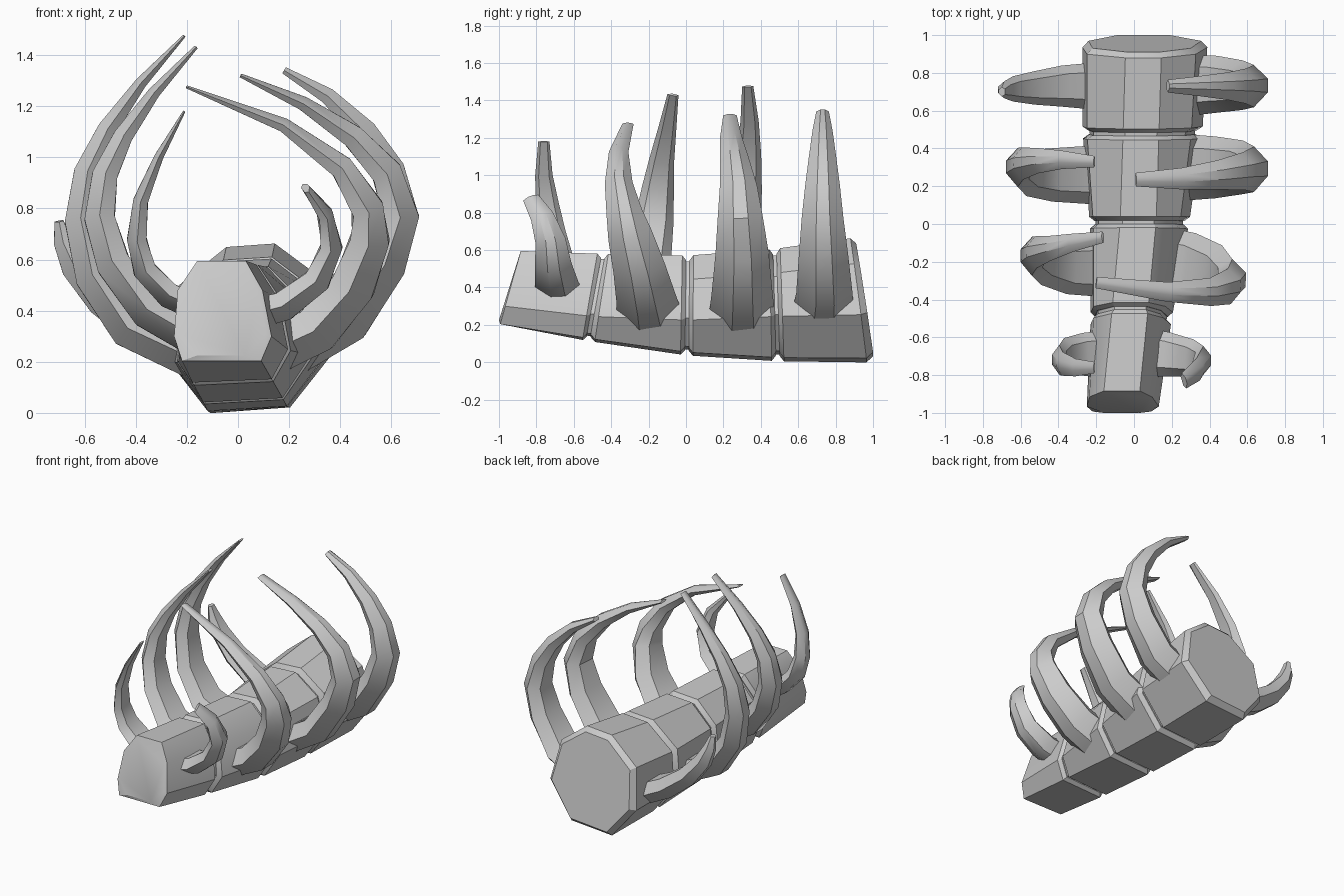
import bpy, math
from mathutils import Vector


def loft(name, rings, angle=30):
    """Skin a list of equal-length rings and cap both ends."""
    n = len(rings[0])
    verts = [p for r in rings for p in r]
    faces = [(i * n + j, i * n + (j + 1) % n, (i + 1) * n + (j + 1) % n, (i + 1) * n + j)
             for i in range(len(rings) - 1) for j in range(n)]
    faces += [tuple(reversed(range(n))), tuple(range(len(verts) - n, len(verts)))]
    me = bpy.data.meshes.new(name)
    me.from_pydata(verts, [], faces)
    ob = bpy.data.objects.new(name, me)
    bpy.context.collection.objects.link(ob)
    bpy.ops.object.select_all(action='DESELECT')
    ob.select_set(True)
    bpy.context.view_layer.objects.active = ob
    bpy.ops.object.mode_set(mode='EDIT')
    bpy.ops.mesh.select_all(action='SELECT')
    bpy.ops.mesh.normals_make_consistent(inside=False)
    bpy.ops.object.mode_set(mode='OBJECT')
    bpy.ops.object.shade_smooth_by_angle(angle=math.radians(angle))
    return ob


# Spine stations: y at top, y at bottom, centre x, half width,
# z of top / upper side / lower side / bottom, roll lift on the right
stations = [
    (-0.89, -1.00, -0.065, 0.195, 0.595, 0.48, 0.30, 0.205, 0.0),
    (-0.445, -0.52, -0.02, 0.22, 0.575, 0.44, 0.235, 0.12, 0.01),
    (0.01, 0.005, 0.022, 0.27, 0.565, 0.43, 0.21, 0.045, 0.015),
    (0.475, 0.49, 0.037, 0.325, 0.60, 0.46, 0.225, 0.015, 0.02),
    (0.91, 1.0, 0.05, 0.34, 0.66, 0.51, 0.23, 0.01, 0.025),
]


def mix(a, b, t):
    return tuple(p + (q - p) * t for p, q in zip(a, b))


def octagon(st, scale=1.0, bot=0.155):
    """Eight-sided spine section, leaning between its top and bottom y."""
    yt, yb, cx, hw, zt, zu, zl, zb, roll = st
    top = 0.095
    pts = [(-top, zt), (top, zt), (hw * 0.82, zu), (hw, zl), (bot, zb),
           (-bot, zb), (-hw * 0.95, zl), (-hw * 0.88, zu)]
    zc = (zt + zb) / 2
    return [(cx + x * scale, yb + (yt - yb) * (z - zb) / (zt - zb),
             zc + (z - zc) * scale + roll * x / hw) for x, z in pts]


# Four bevelled vertebra blocks
for i in range(4):
    a, b = stations[i], stations[i + 1]
    s = 0.0 if i == 0 else 0.02
    e = 1.0 if i == 3 else 0.98
    loft(f"spine_block_{i + 1}",
         [octagon(mix(a, b, s), 0.9, 0.105 if i == 0 else 0.155),
          octagon(mix(a, b, s + (0.015 if i == 0 else 0.045))),
          octagon(mix(a, b, e - (0.07 if i == 3 else 0.045))), octagon(mix(a, b, e), 0.9)])

# Inner core showing in the grooves
loft("spine_core", [octagon(mix(stations[0], stations[1], 0.1), 0.87)]
     + [octagon(s, 0.88) for s in stations[1:4]]
     + [octagon(mix(stations[3], stations[4], 0.9), 0.87)])


def rib(name, path, w0, w1, t0, t1):
    """Tapered six-sided claw along (x, y, z) points: w = half width along y, t = half thickness."""
    pts = [Vector(p) for p in path]
    section = [(-1, 0.0), (-0.3, 1), (0.35, 1), (1, 0.0), (0.6, -0.95), (-0.6, -0.95)]
    rings = []
    for i, p in enumerate(pts):
        f = i / (len(pts) - 1)
        tan = (pts[min(i + 1, len(pts) - 1)] - pts[max(i - 1, 0)]).normalized()
        # outward direction: away from the ribcage centre
        out = Vector((0, 1, 0)).cross(tan).normalized() * (1 if p.x > 0 else -1)
        if out.dot(p - Vector((0, p.y, 0.75))) < 0:
            out = -out
        side = tan.cross(out).normalized()
        if side.y < 0:
            side = -side
        w = w1 + (w0 - w1) * (1 - f)
        t = t1 + (t0 - t1) * (1 - f ** 1.8)
        rings.append([p + side * (a * w) + out * (b * t) for a, b in section])
    loft(name, rings, 35)


# Right ribs, front to back
rib("right_rib_1", [(0.03, -0.68, 0.38), (0.18, -0.69, 0.42), (0.31, -0.71, 0.52),
                    (0.365, -0.725, 0.65), (0.34, -0.77, 0.78), (0.265, -0.83, 0.88)],
    0.135, 0.045, 0.062, 0.015)
rib("right_rib_2", [(0.1, -0.19, 0.23), (0.31, -0.21, 0.33), (0.45, -0.25, 0.5), (0.515, -0.30, 0.68),
                    (0.505, -0.33, 0.8), (0.405, -0.36, 0.96), (0.18, -0.36, 1.125), (-0.2, -0.31, 1.275)],
    0.185, 0.03, 0.098, 0.006)
rib("right_rib_3", [(0.15, 0.3, 0.2), (0.43, 0.30, 0.36), (0.575, 0.30, 0.58), (0.635, 0.29, 0.77),
                    (0.58, 0.28, 0.94), (0.45, 0.26, 1.08), (0.255, 0.24, 1.21), (0.01, 0.235, 1.32)],
    0.185, 0.036, 0.092, 0.008)
rib("right_rib_4", [(0.18, 0.73, 0.24), (0.44, 0.74, 0.37), (0.575, 0.735, 0.58), (0.635, 0.73, 0.77),
                    (0.59, 0.73, 0.95), (0.495, 0.73, 1.1), (0.35, 0.73, 1.24), (0.18, 0.73, 1.34)],
    0.17, 0.034, 0.09, 0.014)

# Left ribs, front to back
rib("left_rib_1", [(-0.13, -0.69, 0.40), (-0.27, -0.69, 0.46), (-0.365, -0.70, 0.56), (-0.395, -0.72, 0.68),
                   (-0.38, -0.74, 0.83), (-0.31, -0.76, 1.0), (-0.21, -0.76, 1.18)],
    0.13, 0.03, 0.053, 0.005)
rib("left_rib_2", [(-0.12, -0.23, 0.27), (-0.35, -0.23, 0.4), (-0.485, -0.2, 0.58), (-0.54, -0.17, 0.76),
                   (-0.52, -0.15, 0.93), (-0.45, -0.13, 1.08), (-0.33, -0.1, 1.25), (-0.165, -0.07, 1.43)],
    0.16, 0.03, 0.075, 0.008)
rib("left_rib_3", [(-0.15, 0.26, 0.2), (-0.43, 0.26, 0.33), (-0.565, 0.27, 0.53), (-0.615, 0.3, 0.75),
                   (-0.59, 0.32, 0.94), (-0.51, 0.335, 1.11), (-0.38, 0.34, 1.29), (-0.21, 0.33, 1.475)],
    0.16, 0.03, 0.078, 0.006)
rib("left_rib_4", [(-0.15, 0.73, 0.22), (-0.38, 0.73, 0.33), (-0.53, 0.72, 0.44),
                   (-0.64, 0.715, 0.57), (-0.685, 0.71, 0.67), (-0.70, 0.70, 0.75)],
    0.13, 0.025, 0.075, 0.018)
